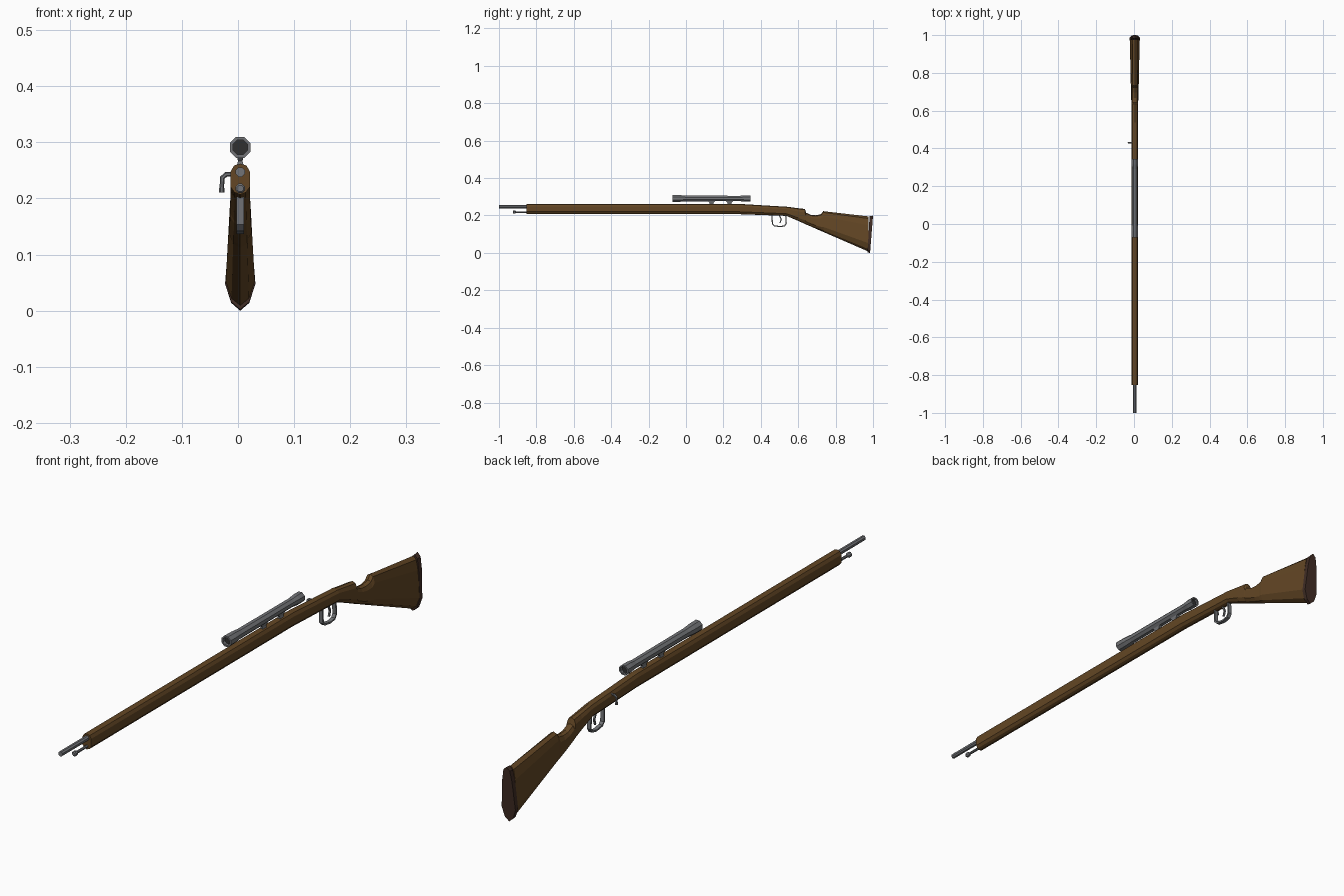
import bpy, bmesh, math
from mathutils import Vector

if "Cube" in bpy.data.objects:
    bpy.data.objects.remove(bpy.data.objects["Cube"])

CX = 0.004  # centre plane of the body (the side handle shifts the bounds)

def material(name, rgb):
    m = bpy.data.materials.new(name)
    m.diffuse_color = (*rgb, 1)
    m.use_nodes = True
    m.node_tree.nodes["Principled BSDF"].inputs["Base Color"].default_value = m.diffuse_color
    return m

WOOD = material("brown wood", (0.125, 0.062, 0.018))
PLATE = material("dark red brown", (0.052, 0.026, 0.018))
METAL = material("grey metal", (0.17, 0.175, 0.185))
GLASS = material("dark glass", (0.03, 0.03, 0.03))

def loft(name, rings, mats):
    """Skin a list of equal-length rings and cap both ends."""
    bm = bmesh.new()
    vs = [[bm.verts.new(p) for p in r] for r in rings]
    n = len(vs[0])
    for a, b in zip(vs, vs[1:]):
        for i in range(n):
            bm.faces.new((a[i], a[(i + 1) % n], b[(i + 1) % n], b[i]))
    bm.faces.new(vs[0])
    bm.faces.new(vs[-1])
    bmesh.ops.recalc_face_normals(bm, faces=bm.faces)
    me = bpy.data.meshes.new(name)
    bm.to_mesh(me)
    bm.free()
    for m in mats:
        me.materials.append(m)
    ob = bpy.data.objects.new(name, me)
    bpy.context.collection.objects.link(ob)
    return ob

def turned(name, z, profile, mats=(METAL,), n=8):
    """Faceted solid along y from (y, radius) pairs."""
    return loft(name, [[(CX + r * math.cos((i + .5) * math.tau / n), y,
                         z + r * math.sin((i + .5) * math.tau / n))
                        for i in range(n)] for y, r in profile], mats)

def section(y, top, bot, wt, wb, lean=0.0):
    """Chamfered ten-sided stock cross-section, mirrored about the centre."""
    h = top - bot
    half = [(0.6 * wb, bot + .07 * h), (wb, bot + .24 * h),
            (wt, top - .25 * h), (.65 * wt, top - .06 * h)]
    pts = [(0, bot)] + half + [(0, top)] + [(-x, z) for x, z in reversed(half)]
    return [(CX + x, y + lean * (z - bot), z) for x, z in pts]

def sweep(name, pts, a, b, n, up):
    """Sweep an n-sided section (half sizes a, b) along a planar path."""
    pts = [Vector(p) for p in pts]
    rings = []
    for i, p in enumerate(pts):
        d0 = (p - pts[i - 1]).normalized() if i else None
        d1 = (pts[i + 1] - p).normalized() if i < len(pts) - 1 else None
        t = ((d0 or d1) + (d1 or d0)).normalized()
        s = Vector(up)
        w = t.cross(s)
        k = 1 / max(.5, t.dot(d0 or d1))
        q = 1 / math.cos(math.pi / 4) if n == 4 else 1
        rings.append([p + s * a * q * math.cos((j + .5) * math.tau / n)
                      + w * b * k * q * math.sin((j + .5) * math.tau / n) for j in range(n)])
    return loft(name, rings, [METAL])

# wooden stock: fore-end, wrist, thumb notch and butt
loft("stock", [section(*s) for s in (
    (-.852, .262, .207, .017, .017), (.285, .262, .207, .017, .017),
    (.45, .252, .201, .017, .017), (.537, .247, .198, .017, .017),
    (.60, .239, .171, .017, .018), (.636, .235, .155, .017, .018),
    (.642, .215, .152, .017, .018), (.668, .203, .141, .017, .019),
    (.695, .201, .129, .017, .020), (.722, .207, .117, .018, .020),
    (.734, .223, .112, .018, .021), (.976, .195, .007, .018, .026))], [WOOD])

# butt plate
loft("butt_plate", [section(.970, .197, .002, .019, .027, .06),
                    section(.984, .199, 0, .019, .027, .08)], [PLATE])

# barrel and cleaning rod
turned("barrel", .247, [(-1, .009), (-.80, .009)])
turned("cleaning_rod", .218, [(-.926, .006), (-.923, .009), (-.914, .009),
                              (-.908, .005), (-.80, .005)])

# telescopic sight: flared ends with recessed dark lenses
scope = turned("scope", .291, [(-.060, .014), (-.072, .014), (-.072, .020), (-.035, .0195),
                               (.0, .0165), (.29, .0155), (.315, .0185), (.344, .0185),
                               (.344, .013), (.334, .013)], (METAL, GLASS))
for f in scope.data.polygons:
    if len(f.vertices) == 8:
        f.material_index = 1

# scope mounts, wider at the top
for i, y in enumerate((.136, .232)):
    loft(f"scope_mount_{i + 1}", [
        [(CX + sx * a, y + sy * b, z) for sx, sy in ((-1, -1), (1, -1), (1, 1), (-1, 1))]
        for a, b, z in ((.007, .012, .255), (.004, .010, .267), (.008, .026, .284))], [METAL])

# trigger guard and trigger
sweep("trigger_guard", [(CX, .459, .210), (CX, .462, .155), (CX, .472, .145),
                        (CX, .505, .140), (CX, .528, .145), (CX, .536, .158),
                        (CX, .533, .205)], .007, .003, 4, (1, 0, 0))
sweep("trigger", [(CX, .497, .205), (CX, .509, .180), (CX, .503, .160)],
      .003, .003, 4, (1, 0, 0))

# bolt handle, bent downwards with a small knob
sweep("bolt_handle", [(CX - .005, .43, .243), (-.021, .43, .243), (-.028, .43, .237),
                      (-.029, .43, .215)], .004, .004, 6, (0, 1, 0))
sweep("bolt_knob", [(-.029, .43, .219), (-.029, .43, .211)], .005, .005, 6, (0, 1, 0))
